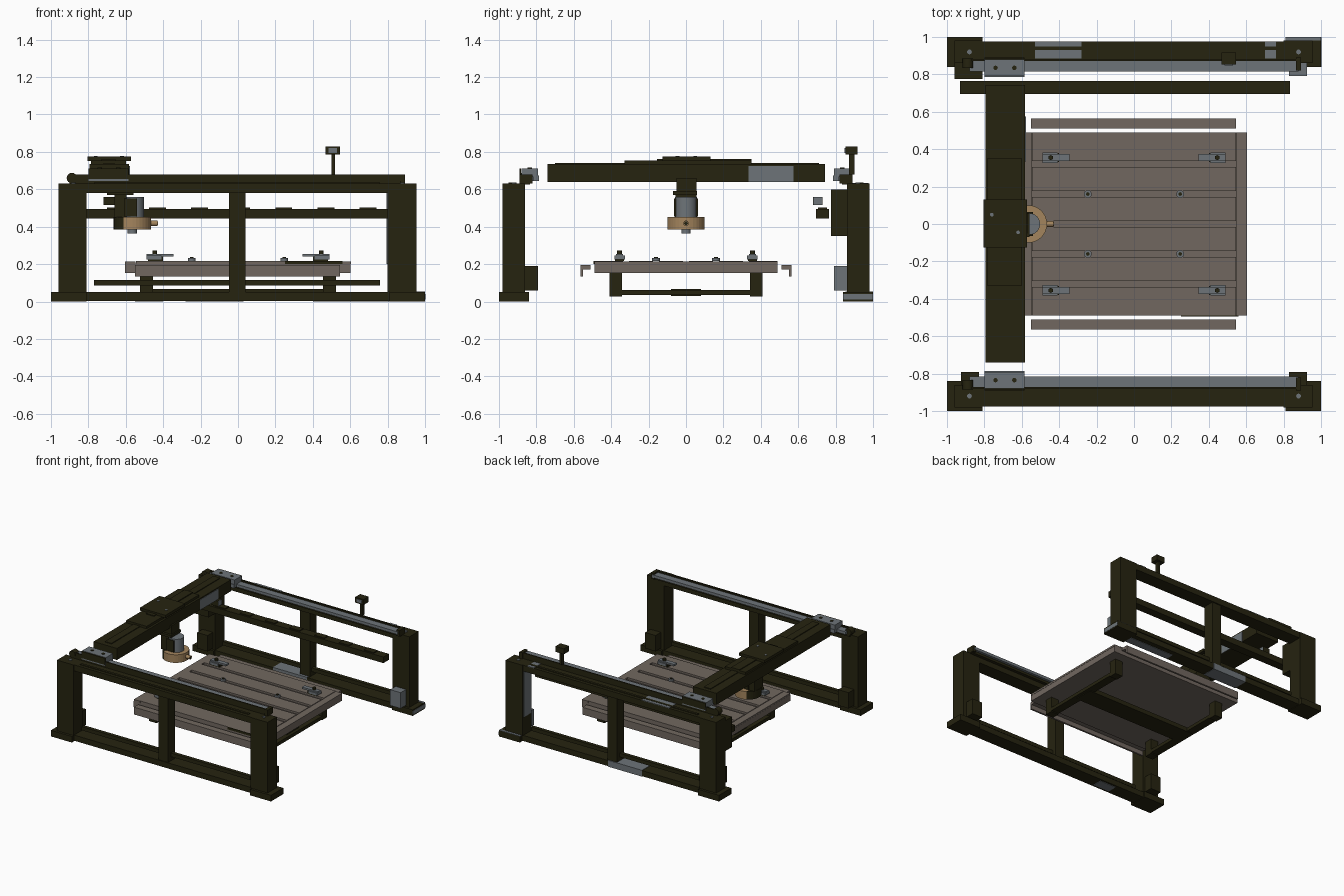
import bpy, bmesh, math
from mathutils import Matrix

if "Cube" in bpy.data.objects:
    bpy.data.objects.remove(bpy.data.objects["Cube"])


def material(name, rgb):
    m = bpy.data.materials.new(name)
    m.diffuse_color = (*rgb, 1)
    m.use_nodes = True
    m.node_tree.nodes["Principled BSDF"].inputs["Base Color"].default_value = m.diffuse_color
    return m


DARK = material("dark olive frame", (0.019, 0.017, 0.005))
GREY = material("steel grey", (0.155, 0.175, 0.19))
TABLE = material("warm grey table", (0.165, 0.137, 0.116))
TAN = material("tan ring", (0.37, 0.235, 0.11))


def finish(bm, name, mat):
    me = bpy.data.meshes.new(name)
    bmesh.ops.recalc_face_normals(bm, faces=bm.faces)
    bm.to_mesh(me)
    bm.free()
    me.materials.append(mat)
    ob = bpy.data.objects.new(name, me)
    bpy.context.collection.objects.link(ob)
    return ob


def box(name, mat, x, y, z):
    """Box from (min, max) pairs; y pairs may be given in either order."""
    bm = bmesh.new()
    bmesh.ops.create_cube(bm, size=1)
    for v in bm.verts:
        for i, r in enumerate((x, y, z)):
            v.co[i] = min(r) if v.co[i] < 0 else max(r)
    return finish(bm, name, mat)


def cyl(name, mat, c, r, h, axis="z", n=24, keep=None):
    """Cylinder centred on c; keep=(x, side) keeps one side of a cut at x."""
    bm = bmesh.new()
    rot = {"z": Matrix(), "x": Matrix.Rotation(math.pi / 2, 4, "Y"),
           "y": Matrix.Rotation(math.pi / 2, 4, "X")}[axis]
    bmesh.ops.create_cone(bm, cap_ends=True, segments=n, radius1=r, radius2=r, depth=h,
                          matrix=Matrix.Translation(c) @ rot)
    if keep:
        bmesh.ops.bisect_plane(bm, geom=bm.verts[:] + bm.edges[:] + bm.faces[:],
                               plane_co=(keep[0], 0, 0), plane_no=(-keep[1], 0, 0),
                               clear_outer=True)
        bmesh.ops.holes_fill(bm, edges=[e for e in bm.edges if e.is_boundary])
    ob = finish(bm, name, mat)
    for p in ob.data.polygons:
        p.use_smooth = len(p.vertices) == 4 and not keep
    for e in ob.data.edges:
        a, b = (ob.data.vertices[i].co for i in e.vertices)
        d = a - b
        e.use_edge_sharp = abs(d["xyz".index(axis)]) < 1e-4
    return ob


# Two side frames, mirrored front to back
for s, side in ((-1, "front"), (1, "back")):
    def Y(a, b):
        return (s * a, s * b)
    box(side + "_bottom_beam", DARK, (-.82, .82), Y(.855, .97), (.004, .05))
    box(side + "_top_beam", DARK, (-.96, .955), Y(.86, .975), (.58, .63))
    box(side + "_middle_post", DARK, (-.048, .04), Y(.875, .965), (.05, .58))
    box(side + "_lower_bar", DARK, (-.77, .76), Y(.9, .93), (.085, .115))
    for e in (-1, 1):
        box(side + "_foot", DARK, (e * .81, e) if e > 0 else (-1, -.81), Y(.84, 1), (0, .05))
        box(side + "_post", DARK, (.8, .955) if e > 0 else (-.96, -.81), Y(.86, .98), (.05, .63))
        box(side + "_corner_box", GREY if (e > 0 and s > 0) else DARK,
            sorted((e * .83, e * .925)), Y(.79, .87), (.06, .19))
        cyl(side + "_post_bolt", GREY, (e * .88, s * .92, .632), .013, .008, n=12)
    # Linear rail with end stops
    box(side + "_rail_base", DARK, (-.9, .89), Y(.835, .88), (.625, .645))
    box(side + "_rail", GREY, (-.88, .88), Y(.815, .875), (.645, .668))
    box(side + "_drive_strip", DARK, (-.9, .87), Y(.872, .882), (.645, .678))
    box(side + "_rail_end_stop", DARK, (.865, .893), Y(.82, .89), (.63, .68))
    cyl(side + "_rail_pulley", DARK, (-.888, s * .86, .66), .028, .05, "y", 16)
    box(side + "_cable_channel", DARK, (-.77, .76), Y(.93, .95), (.63, .636))
    # Carriage riding on the rail
    box(side + "_carriage", GREY, (-.8, -.585), Y(.785, .888), (.645, .675))
    box(side + "_carriage_top", GREY, (-.8, -.585), Y(.79, .88), (.675, .712))
    box(side + "_carriage_skirt", DARK, (-.8, -.585), Y(.881, .89), (.655, .71))
    for x in (-.74, -.64):
        cyl(side + "_carriage_bolt", DARK, (x, s * .835, .713), .012, .006, n=12)
    # Shallow table edge gutter
    box(side + "_gutter_top", TABLE, (-.55, .545), Y(.51, .565), (.172, .195))
    box(side + "_gutter_lip", TABLE, (-.55, .545), Y(.55, .565), (.135, .175))

# Gantry beam with stacked top plates
box("gantry_beam", DARK, (-.795, -.582), (-.74, .742), (.64, .735))
box("gantry_top_strip", DARK, (-.72, -.66), (-.7, .71), (.735, .741))
box("gantry_cover_plate", DARK, (-.785, -.6), (-.33, .35), (.735, .755))
box("gantry_panel", GREY, (-.583, -.578), (.335, .575), (.64, .725))
box("saddle_rail", DARK, (-.73, -.655), (-.155, .35), (.755, .762))
box("saddle_plate", DARK, (-.805, -.572), (-.125, .13), (.752, .775))
for x, y in ((-.76, .05), (-.62, -.045)):
    cyl("saddle_bolt", GREY, (x, y, .776), .01, .006, n=12)

# Tool head
box("tool_column", DARK, (-.69, -.57), (-.05, .055), (.58, .66))
box("tool_flange", DARK, (-.7, -.56), (-.07, .06), (.57, .59))
box("tool_back_plate", DARK, (-.66, -.595), (-.055, .055), (.45, .575))
cyl("tool_motor", GREY, (-.56, 0, .5), .058, .12)
box("motor_front_clamp", DARK, (-.61, -.54), (-.064, .064), (.455, .55))
cyl("ring_front_half", TAN, (-.565, 0, .418), .1, .066, n=32, keep=(-.612, 1))
cyl("ring_back_half", DARK, (-.565, 0, .418), .1, .066, n=32, keep=(-.612, -1))
cyl("ring_knob", TAN, (-.45, 0, .418), .015, .04, "x", 16)
cyl("ring_knob_tip", DARK, (-.431, 0, .418), .01, .006, "x", 12)
cyl("tool_nozzle", GREY, (-.565, 0, .375), .025, .022, n=16)

# Cable tray along the back
box("cable_tray", DARK, (-.93, .835), (.695, .765), (.445, .495))
for i in range(7):
    x = -.7 + i * .225
    box("cable_tray_clip", DARK, (x, x + .09), (.705, .755), (.49, .503))
box("cable_guide", DARK, (-.72, -.66), (.68, .73), (.515, .56))
box("cable_guide_face", GREY, (-.661, -.656), (.682, .728), (.517, .558))
box("control_box", DARK, (-.96, -.81), (.775, .87), (.35, .6))

# Sensor on a stalk
box("sensor_stalk", DARK, (.5, .518), (.872, .9), (.68, .79))
box("sensor_head", DARK, (.468, .545), (.852, .917), (.785, .83))
box("sensor_window", GREY, (.485, .53), (.848, .853), (.795, .82))

# Slotted work table
box("table_base", TABLE, (-.605, .602), (-.49, .49), (.153, .203))
edges = [-.49, -.32, -.16, 0, .16, .32, .49]
for i in range(6):
    lo = edges[i] + (.016 if i else 0)
    hi = edges[i + 1] - (.016 if i < 5 else 0)
    box("table_slat", TABLE, (-.545, .545), (lo, hi), (.2, .218))
for e in (-1, 1):
    box("table_end_bar", TABLE, sorted((e * .547, e * .604)), (-.49, .49), (.2, .215))
box("table_edge_label_plate", DARK, (.25, .56), (-.495, -.488), (.2, .218))

# Table supports
for x in (-.49, .49):
    box("table_cross_bar", DARK, (x - .035, x + .035), (-.36, .36), (.035, .062))
    for y in (-.375, .375):
        box("table_leg", DARK, (x - .035, x + .035), (y - .033, y + .033), (.028, .154))
box("table_center_beam", DARK, (-.5, .5), (-.08, .08), (.03, .066))

# Clamps and knobs on the table
for sx in (-1, 1):
    for sy in (-1, 1):
        y = sy * .355
        box("clamp_base", DARK, sorted((sx * .40, sx * .48)), (y - .024, y + .024), (.217, .24))
        box("clamp_bar", GREY, sorted((sx * .345, sx * .49)), (y - .018, y + .018), (.24, .255))
        box("clamp_block", GREY, sorted((sx * .41, sx * .49)), (y - .028, y + .028), (.225, .245))
        cyl("clamp_bolt", DARK, (sx * .445, y, .262), .014, .02, n=6)
        cyl("table_knob", GREY, (sx * .247, sy * .16, .224), .021, .016, n=16)
        cyl("table_knob_top", DARK, (sx * .247, sy * .16, .234), .01, .008, n=8)

# Bare metal patches on the frames
box("back_beam_patch", GREY, (-.53, -.28), (.885, .976), (.629, .634))
box("back_beam_small_patch", GREY, (.7, .76), (.885, .976), (.629, .634))
box("back_foot_patch", GREY, (.81, 1.0), (.98, 1.0), (.049, .053))
box("back_foot_end_patch", GREY, (.997, 1.002), (.84, 1.0), (.01, .04))
box("back_post_patch", GREY, (.795, .801), (.87, .97), (.2, .58))
box("back_lower_patch", GREY, (-.28, .03), (.852, .972), (.001, .053))
box("back_underside_patch", GREY, (.4, .81), (.86, .93), (.0, .006))
box("front_underside_patch", GREY, (-.55, -.4), (-.95, -.87), (.0, .006))
